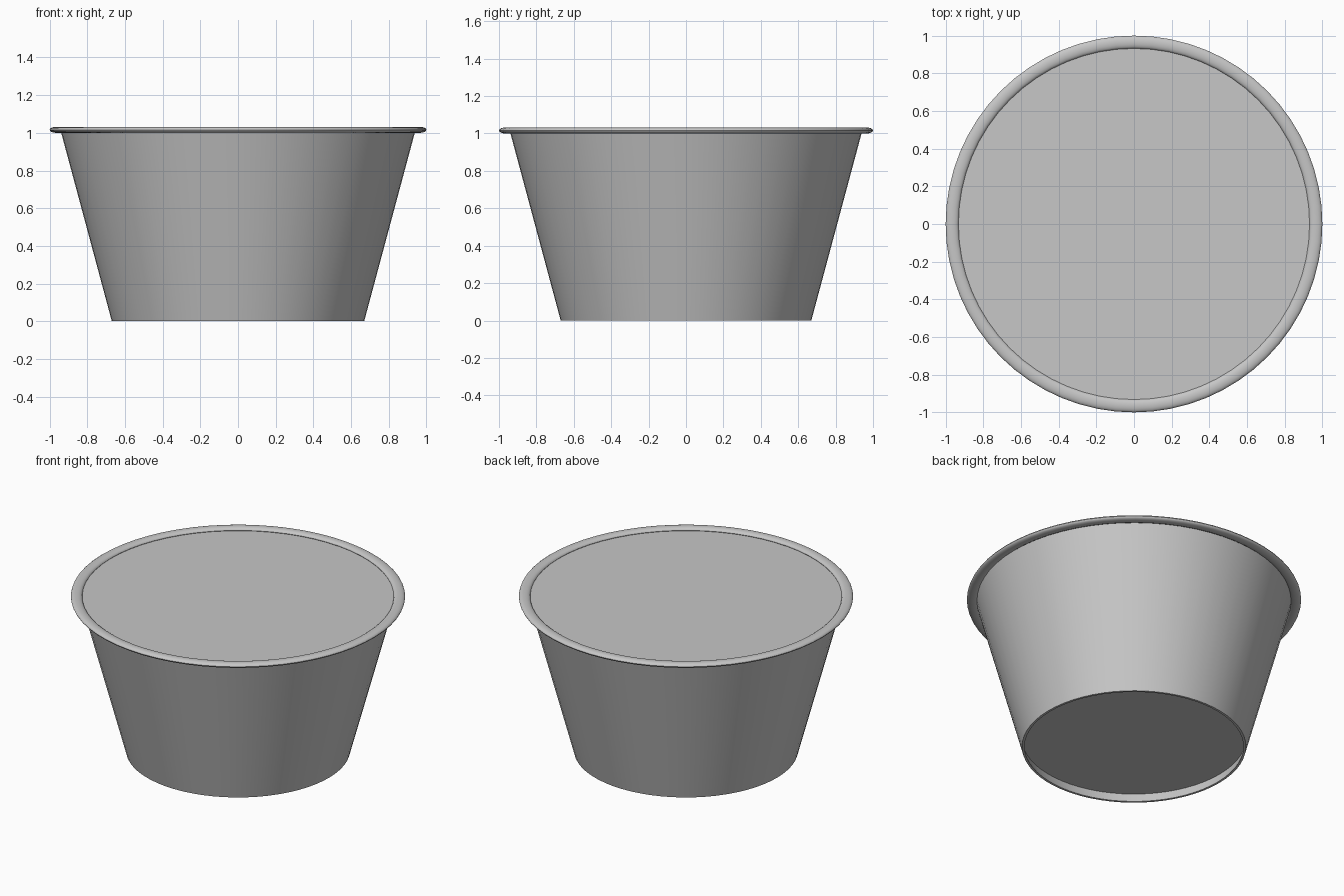
import bpy
import math

SIDES = 64

cube = bpy.data.objects.get("Cube")
if cube:
    bpy.data.objects.remove(cube, do_unlink=True)

grey = bpy.data.materials.new("plain grey")
grey.use_nodes = True
colour = (0.57, 0.57, 0.57, 1)
grey.diffuse_color = colour
grey.node_tree.nodes["Principled BSDF"].inputs["Base Color"].default_value = colour


def lathe(name, profile, closed=False):
    """Revolve (radius, height) points about z; a zero radius becomes a pole."""
    verts, rings, faces = [], [], []
    for r, z in profile:
        count = SIDES if r > 0 else 1
        rings.append([len(verts) + i for i in range(count)])
        for i in range(count):
            a = math.tau * i / SIDES
            verts.append((r * math.cos(a), r * math.sin(a), z))
    pairs = list(zip(rings, rings[1:]))
    if closed:
        pairs.append((rings[-1], rings[0]))
    for low, high in pairs:
        for i in range(SIDES):
            j = (i + 1) % SIDES
            quad = [low[i % len(low)], low[j % len(low)],
                    high[j % len(high)], high[i % len(high)]]
            faces.append(list(dict.fromkeys(quad)))
    mesh = bpy.data.meshes.new(name)
    mesh.from_pydata(verts, [], faces)
    mesh.materials.append(grey)
    obj = bpy.data.objects.new(name, mesh)
    bpy.context.collection.objects.link(obj)
    bpy.ops.object.select_all(action="DESELECT")
    obj.select_set(True)
    bpy.context.view_layer.objects.active = obj
    bpy.ops.object.shade_smooth_by_angle(angle=math.radians(35))
    return obj


# Tapered wall with a thin foot, closed on the inside
lathe("cup_wall", [(0.67, 0), (0.94, 1.005), (0.925, 1.005), (0.655, 0)], closed=True)

# Recessed underside
lathe("cup_base", [(0, 0.06), (0.672, 0.06)])

# Rolled rim with an oval section
rim = []
for k in range(16):
    a = math.tau * k / 16
    rim.append((0.966 + 0.034 * math.cos(a), 1.016 + 0.016 * math.sin(a)))
lathe("rolled_rim", rim, closed=True)

# Flat lid set just below the top of the rim
lathe("lid", [(0.945, 1.013), (0, 1.013)])
